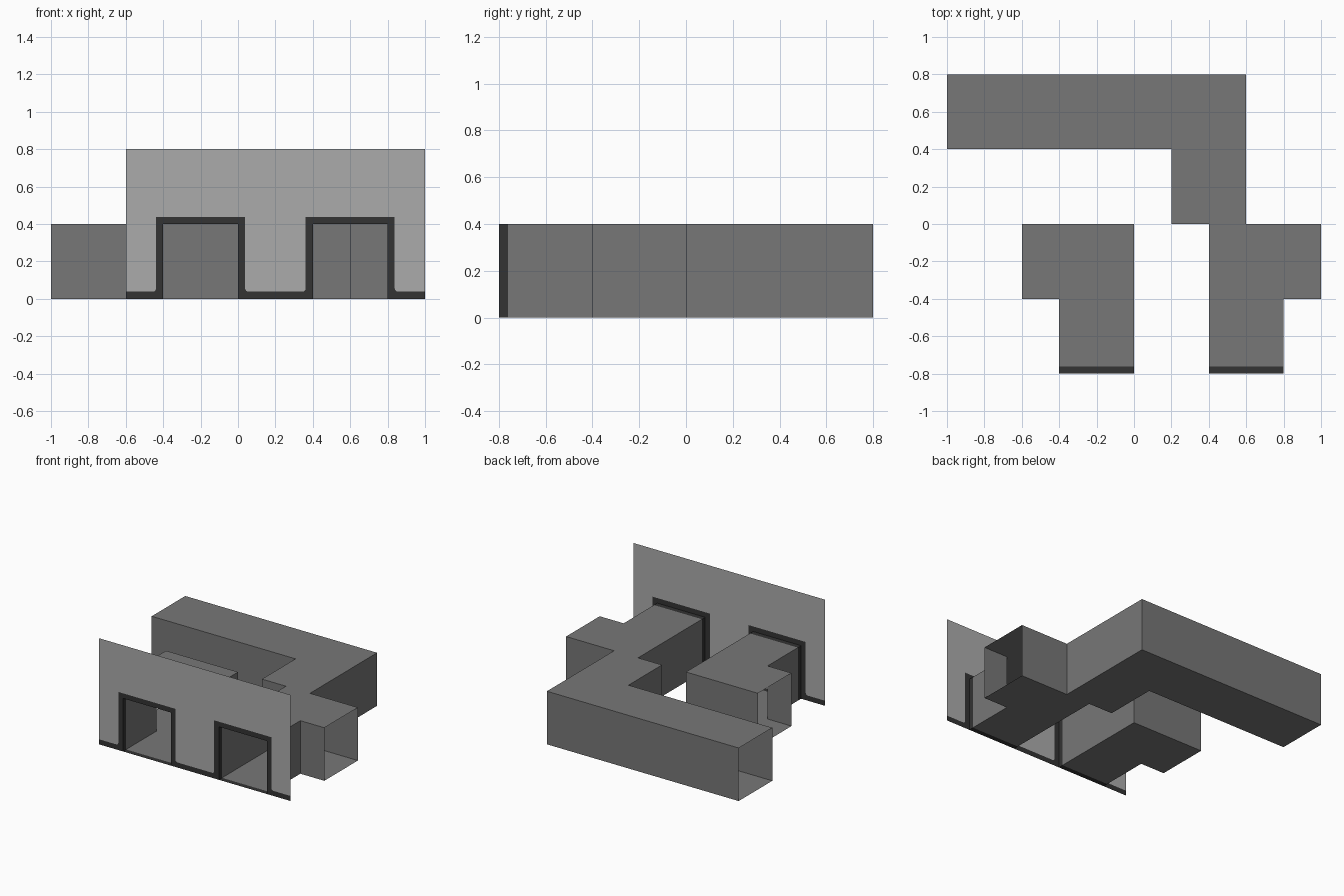
import bpy, bmesh, math

if "Cube" in bpy.data.objects:
    bpy.data.objects.remove(bpy.data.objects["Cube"])

W = 0.038          # trim width
H = 0.4            # corridor height
FRONT = -0.8       # plane of the front wall
F = FRONT + W      # where the corridor paint meets the trim
R = 0.018          # rounded trim corner
DOORS = [(-0.4, 0.0), (0.4, 0.8)]


def material(name, v):
    m = bpy.data.materials.new(name)
    m.diffuse_color = (v, v, v, 1)
    m.use_nodes = True
    m.node_tree.nodes["Principled BSDF"].inputs["Base Color"].default_value = m.diffuse_color
    return m


corridor_grey = material("corridor grey", 0.185)
wall_grey = material("light wall grey", 0.41)
trim_black = material("trim charcoal", 0.033)


def make(name, faces, mat):
    """Flat-shaded surface from a list of polygons."""
    bm = bmesh.new()
    for pts in faces:
        bm.faces.new([bm.verts.new(p) for p in pts])
    bmesh.ops.remove_doubles(bm, verts=bm.verts, dist=1e-5)
    bmesh.ops.recalc_face_normals(bm, faces=bm.faces)
    me = bpy.data.meshes.new(name)
    bm.to_mesh(me)
    bm.free()
    me.materials.append(mat)
    ob = bpy.data.objects.new(name, me)
    bpy.context.collection.objects.link(ob)
    return ob


def tunnel(name, plan, open_edges, mat):
    """Floor, ceiling and side walls over a plan; listed edges stay open."""
    faces = [[(x, y, z) for x, y in plan] for z in (0, H)]
    for i, (a, b) in enumerate(zip(plan, plan[1:] + plan[:1])):
        if i not in open_edges:
            faces.append([(*a, 0), (*b, 0), (*b, H), (*a, H)])
    return make(name, faces, mat)


# Hollow corridors with open ends
tunnel("long_corridor",
       [(0.4, F), (0.8, F), (0.8, -0.4), (1, -0.4), (1, 0), (0.6, 0),
        (0.6, 0.8), (-1, 0.8), (-1, 0.4), (0.2, 0.4), (0.2, 0), (0.4, 0)],
       {0, 3, 7}, corridor_grey)
tunnel("short_corridor",
       [(-0.4, F), (0, F), (0, 0), (-0.6, 0), (-0.6, -0.4), (-0.4, -0.4)],
       {0, 3}, corridor_grey)

# Dark band around each corridor mouth
for side, (a, b) in zip(("left", "right"), DOORS):
    tunnel(side + "_door_band",
           [(a, FRONT), (b, FRONT), (b, F), (a, F)], {0, 2}, trim_black)


def corner(cx, cz, a0):
    """Quarter-round, counter-clockwise from angle a0."""
    return [(cx + R * math.cos(a0 + t * math.pi / 8),
             cz + R * math.sin(a0 + t * math.pi / 8)) for t in range(5)]


# Line between wall and trim, and the lower edge of the trim
seam, base = [(-0.6, W)], [(-0.6, 0)]
for a, b in DOORS:
    seam += corner(a - W - R, W + R, -math.pi / 2)
    seam += [(a - W, H + W), (b + W, H + W)]
    seam += corner(b + W + R, W + R, math.pi)
    base += [(a, 0), (a, H), (b, H), (b, 0)]
seam.append((1, W))
base.append((1, 0))


def upright(pts):
    return [(x, FRONT, z) for x, z in pts]


# Front wall and its skirting / door frames
make("front_wall", [upright(seam + [(1, 0.8), (-0.6, 0.8)])], wall_grey)
make("skirting_and_door_frames", [upright(base + seam[::-1])], trim_black)
